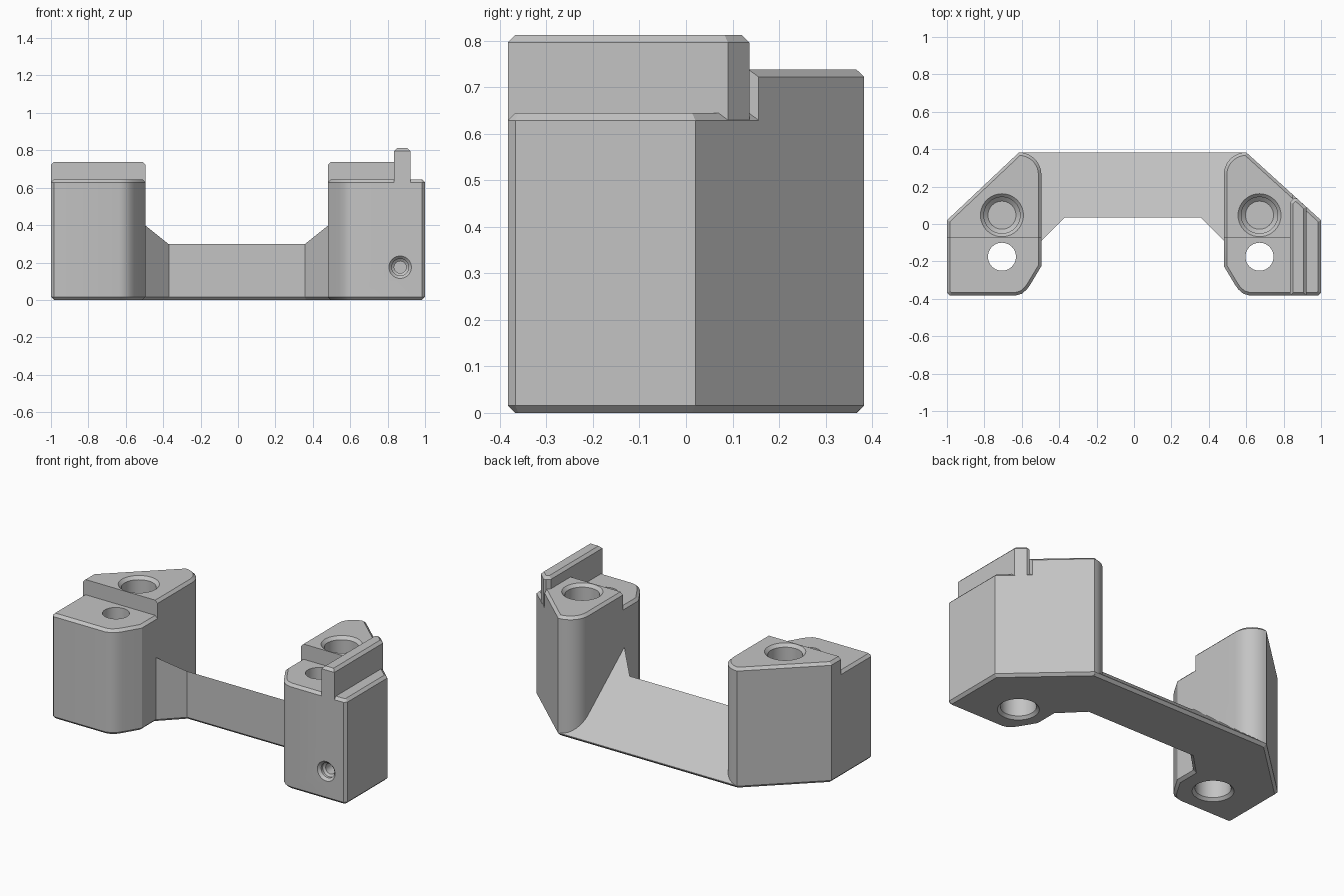
import bpy, bmesh, math
from mathutils import Vector, Matrix

if "Cube" in bpy.data.objects:
    bpy.data.objects.remove(bpy.data.objects["Cube"], do_unlink=True)

grey = bpy.data.materials.new("plain_grey")
grey.use_nodes = True
COLOUR = (0.55, 0.55, 0.55, 1)
grey.diffuse_color = COLOUR
grey.node_tree.nodes["Principled BSDF"].inputs["Base Color"].default_value = COLOUR

CH = 0.016      # edge chamfer
HALF = 0.383    # half depth
STEP = -0.073   # where the raised rear block starts


def inset(outline, d):
    """Offset a counter-clockwise outline inwards with mitred corners."""
    pts = [Vector(p) for p in outline]
    result = []
    for i, p in enumerate(pts):
        a = (p - pts[i - 1]).normalized()
        b = (pts[(i + 1) % len(pts)] - p).normalized()
        na, nb = Vector((-a.y, a.x)), Vector((-b.y, b.x))
        result.append(p + (na + nb) * (d / (1 + na.dot(nb))))
    return result


def loft(name, rings, clips=(), matrix=None):
    """Skin stacked (outline, z) rings, then slice off the far side of planes."""
    bm = bmesh.new()
    loops = [[bm.verts.new((p[0], p[1], z)) for p in o] for o, z in rings]
    n = len(loops[0])
    for lo, hi in zip(loops, loops[1:]):
        for i in range(n):
            j = (i + 1) % n
            bm.faces.new((lo[i], lo[j], hi[j], hi[i]))
    bm.faces.new(loops[0][::-1])
    bm.faces.new(loops[-1])
    for co, no in clips:
        geom = bm.verts[:] + bm.edges[:] + bm.faces[:]
        cut = bmesh.ops.bisect_plane(bm, geom=geom, plane_co=co, plane_no=no, clear_outer=True)
        edges = [e for e in cut["geom_cut"] if isinstance(e, bmesh.types.BMEdge)]
        bmesh.ops.contextual_create(bm, geom=edges)
    if matrix:
        bm.transform(matrix)
    bmesh.ops.recalc_face_normals(bm, faces=bm.faces)
    mesh = bpy.data.meshes.new(name)
    bm.to_mesh(mesh)
    bm.free()
    mesh.materials.append(grey)
    obj = bpy.data.objects.new(name, mesh)
    bpy.context.collection.objects.link(obj)
    return obj


def prism(name, outline, z0, z1, bottom=0, top=0, clips=()):
    rings = [(outline, z0 + bottom), (outline, z1 - top)]
    if bottom:
        rings.insert(0, (inset(outline, bottom), z0))
    if top:
        rings.append((inset(outline, top), z1))
    return loft(name, rings, clips)


def hole(x, y, profile, matrix=None):
    """Turned cutter from (radius, height) pairs."""
    circle = [(math.cos(t * math.tau / 40), math.sin(t * math.tau / 40)) for t in range(40)]
    rings = [([(x + r * c, y + r * s) for c, s in circle], z) for r, z in profile]
    return loft("cutter", rings, matrix=matrix)


def combine(obj, other, operation):
    mod = obj.modifiers.new("join", "BOOLEAN")
    mod.operation, mod.object, mod.solver = operation, other, "EXACT"
    graph = bpy.context.evaluated_depsgraph_get()
    mesh = bpy.data.meshes.new_from_object(obj.evaluated_get(graph))
    obj.modifiers.clear()
    obj.data = mesh
    bpy.data.objects.remove(other, do_unlink=True)


def finish(obj):
    obj.data.shade_smooth()
    obj.data.set_sharp_from_angle(angle=math.radians(28))


def tower_outline(side, inner):
    """Plan shape: rounded inner rear corner, slanted outer rear, eased front."""
    r = 0.12
    pts = [(inner + r - r * math.sin(a), HALF - r + r * math.cos(a))
           for a in [i * math.pi / 18 for i in range(10)]]
    pts += [(inner, -0.225), (inner + 0.06, -0.325), (inner + 0.078, -0.35),
            (inner + 0.105, -0.373), (inner + 0.14, -HALF),
            (1 - CH, -HALF), (1, CH - HALF), (1, 0.02)]
    return pts if side > 0 else [(-x, y) for x, y in reversed(pts)]


def tower(name, side, inner, hole_x):
    outline = tower_outline(side, inner)
    body = prism(name, outline, 0, 0.645, CH, CH)
    clips = [((0, STEP, 0), (0, -1, 0))]
    if side > 0:
        clips.append(((0.85, 0, 0), (1, 0, 0)))
    combine(body, prism("raised_block", outline, 0.3, 0.738, 0, CH, clips), "UNION")
    if side > 0:
        # upright fin along the outer edge
        fin = [(0.835, -HALF), (0.922, -HALF), (0.922, 0.09),
               (0.872, 0.136), (0.855, 0.136), (0.835, 0.116)]
        combine(body, prism("fin", fin, 0.4, 0.812, 0, CH), "UNION")
    # front through hole, wider from below
    x = side * hole_x
    combine(body, hole(x, -0.175, [(0.13, -CH), (0.098, CH), (0.098, 0.35),
                                   (0.075, 0.35), (0.075, 0.9)]), "DIFFERENCE")
    # rear blind hole with chamfered rim
    combine(body, hole(x, 0.047, [(0.075, 0.39), (0.097, 0.41), (0.097, 0.72),
                                  (0.131, 0.754)]), "DIFFERENCE")
    if side > 0:
        # small screw hole in the front face
        place = Matrix.Translation((0.867, -HALF, 0.175)) @ Matrix.Rotation(math.pi / 2, 4, "X")
        combine(body, hole(0, 0, [(0.032, -0.14), (0.032, -0.04), (0.045, -0.03),
                                  (0.045, -0.015), (0.075, 0.015)], place), "DIFFERENCE")
    finish(body)


tower("right_tower", -1, 0.495, 0.706)
tower("left_tower", 1, 0.48, 0.671)

# sloped web joining the towers
web = [(0.602, HALF), (-0.617, HALF), (-0.535, -0.13), (-0.37, 0.035),
       (0.357, 0.035), (0.522, -0.13)]
finish(prism("sloped_bridge", web, 0, 0.6, CH, 0, [((0, 0.035, 0.298), (0, 0.8, 1))]))
